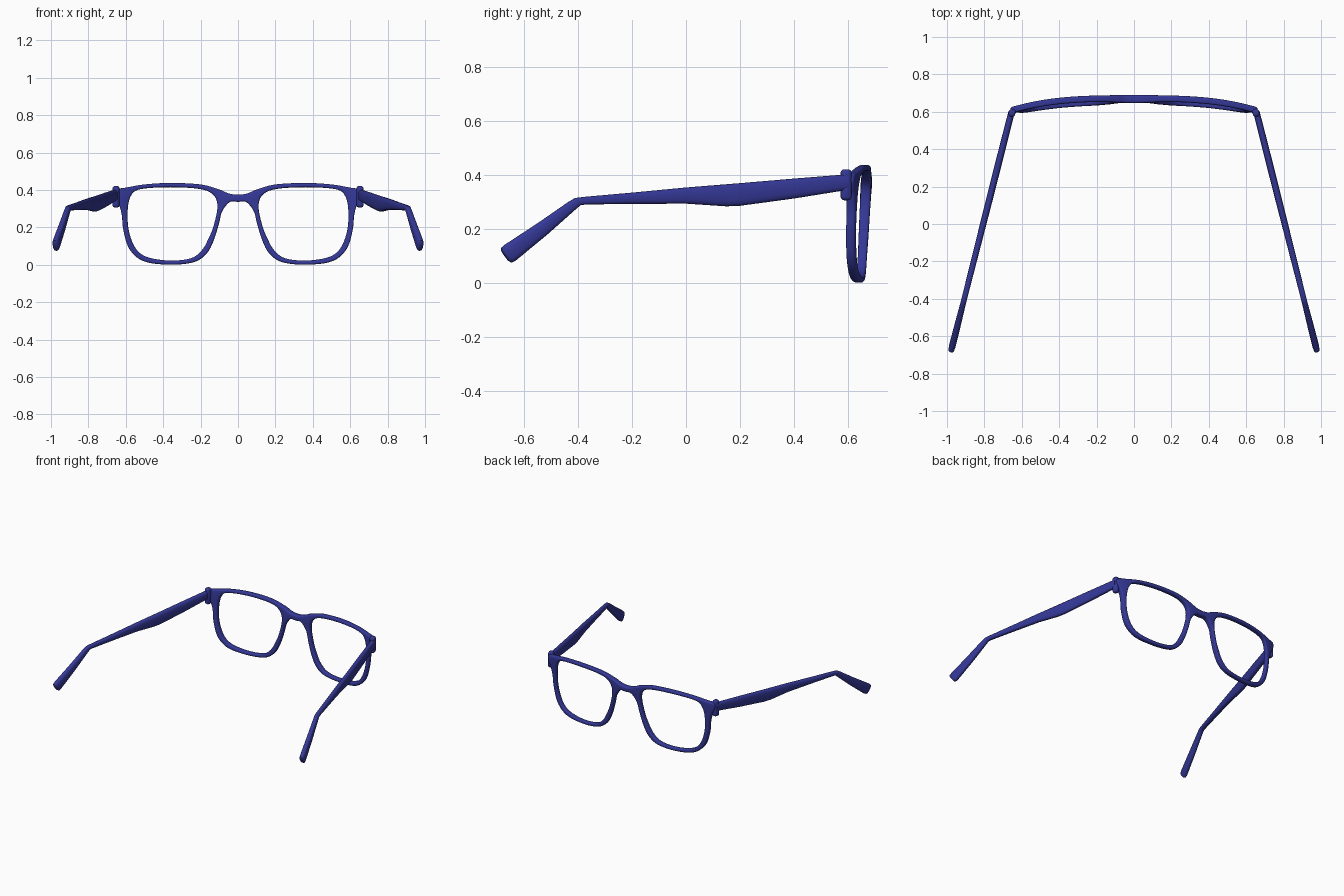
import bpy, bmesh, math
from mathutils import Vector, Matrix

if "Cube" in bpy.data.objects:
    bpy.data.objects.remove(bpy.data.objects["Cube"])

mat = bpy.data.materials.new("navy_plastic")
mat.diffuse_color = (0.035, 0.04, 0.31, 1)
mat.use_nodes = True
mat.node_tree.nodes["Principled BSDF"].inputs["Base Color"].default_value = mat.diffuse_color


def finish(bm, name, mirror=False):
    bmesh.ops.recalc_face_normals(bm, faces=bm.faces)
    me = bpy.data.meshes.new(name)
    bm.to_mesh(me)
    bm.free()
    me.materials.append(mat)
    ob = bpy.data.objects.new(name, me)
    bpy.context.collection.objects.link(ob)
    if mirror:
        ob.modifiers.new("Mirror", 'MIRROR').use_mirror_merge = False
    bpy.ops.object.select_all(action='DESELECT')
    ob.select_set(True)
    bpy.context.view_layer.objects.active = ob
    bpy.ops.object.shade_smooth_by_angle(angle=math.radians(50))
    return ob


def smooth_loop(pts, steps=6):
    """Closed Catmull-Rom curve through 2D points."""
    p = [Vector(q) for q in pts]
    n, out = len(p), []
    for i in range(n):
        a, b, c, d = (p[(i + k) % n] for k in (-1, 0, 1, 2))
        for s in range(steps):
            t = s / steps
            out.append(0.5 * (2 * b + (c - a) * t + (2 * a - 5 * b + 4 * c - d) * t * t
                              + (3 * b - a - 3 * c + d) * t ** 3))
    return out


def inset_loop(loop, dist):
    """Offset a loop towards its inside (negative goes outside)."""
    n = len(loop)
    area = sum(loop[i - 1].x * loop[i].y - loop[i].x * loop[i - 1].y for i in range(n))
    sign = 1 if area > 0 else -1
    out = []
    for i in range(n):
        t = (loop[(i + 1) % n] - loop[i - 1]).normalized()
        out.append(loop[i] + Vector((-t.y, t.x)) * dist * sign)
    return out


def bend(co):
    """Wrap and tilt the flat front; thicken it at the bridge."""
    ax = abs(co.x)
    k = 1 + 0.25 * max(0, 1 - (ax / 0.15) ** 2)
    return Vector((co.x, 0.672 - 0.22 * ax ** 3 - 0.05 * (0.43 - co.z) + co.y * k, co.z))


# Front frame: half outline from bridge top round to bridge underside
half = [(0, .375), (.05, .382), (.1, .403), (.2, .43), (.36, .438), (.5, .43), (.6, .413),
        (.652, .403), (.66, .37), (.638, .325), (.622, .27), (.612, .18), (.578, .08),
        (.5, .018), (.36, .001), (.235, .015), (.168, .06), (.13, .13), (.102, .22),
        (.085, .285), (.045, .335), (0, .337)]
outline = half + [(-x, z) for x, z in reversed(half[1:-1])]
lens = [(.11, .31), (.13, .372), (.2, .405), (.36, .415), (.52, .405), (.572, .37),
        (.59, .29), (.583, .18), (.545, .085), (.48, .04), (.36, .023), (.25, .036),
        (.192, .08), (.158, .14), (.13, .21)]
lens_l = [(-x, z) for x, z in lens]

bm = bmesh.new()
r, flat = 0.009, 0.008
caps = ([], [])
for pts, side in ((outline, 1), (lens, -1), (lens_l, -1)):
    base = smooth_loop(pts)
    n = len(base)
    rings = []
    for s in (-1, 1):
        for k in range(5):
            a = math.radians(90 * k / 4 if s > 0 else 90 * k / 4 - 90)
            loop = inset_loop(base, side * r * (1 - math.cos(a)))
            y = s * flat + r * math.sin(a)
            rings.append([bm.verts.new((p.x, y, p.y)) for p in loop])
    for a, b in zip(rings, rings[1:]):
        for i in range(n):
            j = (i + 1) % n
            bm.faces.new((a[i], a[j], b[j], b[i]))
    for cap, ring in zip(caps, (rings[0], rings[-1])):
        cap.extend(bm.edges.get((ring[i - 1], ring[i])) for i in range(n))
for cap, ny in zip(caps, (-1, 1)):
    bmesh.ops.triangle_fill(bm, use_beauty=True, use_dissolve=False, edges=cap, normal=(0, ny, 0))
bmesh.ops.recalc_face_normals(bm, faces=bm.faces)
for v in bm.verts:
    v.co = bend(v.co)
finish(bm, "front_frame")

# Hinge blocks at the frame corners
bm = bmesh.new()
bmesh.ops.create_cube(bm, size=1)
bmesh.ops.scale(bm, vec=(0.036, 0.04, 0.115), verts=bm.verts)
bmesh.ops.bevel(bm, geom=bm.edges[:], offset=0.014, segments=4, profile=0.5, affect='EDGES')
bmesh.ops.transform(bm, matrix=Matrix.Translation((.652, .594, .364)) @ Matrix.Rotation(math.radians(14), 4, 'Z'),
                    verts=bm.verts)
finish(bm, "hinge_block", True)

# Temple arms: stations of top (y, z), bottom (y, z), half width
stations = [((.60, .403), (.60, .345), .017), ((.4, .387), (.4, .313), .018),
            ((.2, .370), (.2, .286), .018), ((.15, .366), (.15, .284), .018),
            ((0, .354), (0, .294), .017), ((-.2, .335), (-.2, .293), .016),
            ((-.38, .319), (-.37, .291), .015), ((-.412, .315), (-.392, .288), .015),
            ((-.44, .298), (-.415, .268), .015), ((-.55, .222), (-.515, .179), .017),
            ((-.672, .142), (-.63, .084), .018), ((-.686, .130), (-.647, .075), .016),
            ((-.685, .119), (-.658, .081), .010)]
direction = Vector((0.253, -1, 0)).normalized()
across = Vector((-direction.y, direction.x, 0))
SIDES = 20


def arm_point(y, z):
    return Vector((.657 + (.59 - y) * .253, y, z))


def power(v):
    return math.copysign(abs(v) ** 0.75, v)


bm = bmesh.new()
rings = []
for top, bottom, w in stations:
    t, b = arm_point(*top), arm_point(*bottom)
    ring = []
    for i in range(SIDES):
        a = 2 * math.pi * i / SIDES
        ring.append(bm.verts.new((t + b) / 2 + (t - b) / 2 * power(math.sin(a))
                                 + across * w * power(math.cos(a))))
    rings.append(ring)
for a, b in zip(rings, rings[1:]):
    for i in range(SIDES):
        j = (i + 1) % SIDES
        bm.faces.new((a[i], a[j], b[j], b[i]))
bm.faces.new(rings[0])
bm.faces.new(rings[-1])
finish(bm, "temple_arm", True)
